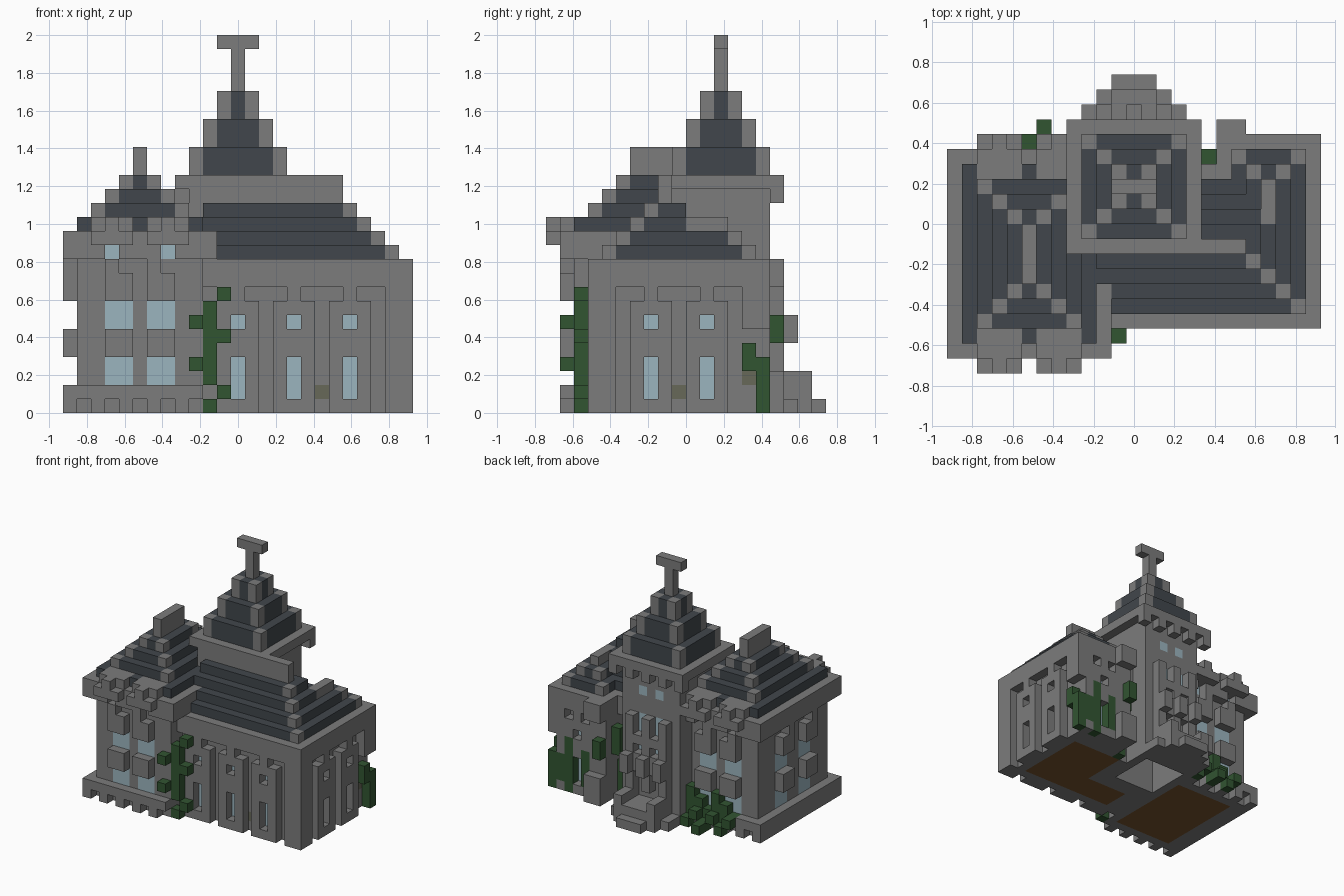
import bpy
import bmesh
from mathutils import Vector

if "Cube" in bpy.data.objects:
    bpy.data.objects.remove(bpy.data.objects["Cube"], do_unlink=True)

UNIT = 2 / 27
ORIGIN = Vector((12.5, 10, 0))
COLOURS = {
    "stone": (0.2, 0.2, 0.2),
    "slate": (0.053, 0.062, 0.072),
    "glass": (0.33, 0.46, 0.52),
    "ivy": (0.031, 0.09, 0.031),
    "mossy_stone": (0.135, 0.138, 0.098),
    "wood_floor": (0.18, 0.086, 0.027),
}
NAMES = list(COLOURS)
materials = []
for name, rgb in COLOURS.items():
    m = bpy.data.materials.new(name)
    m.use_nodes = True
    m.diffuse_color = (*rgb, 1)
    bsdf = m.node_tree.nodes["Principled BSDF"]
    bsdf.inputs["Base Color"].default_value = (*rgb, 1)
    bsdf.inputs["Roughness"].default_value = 0.9
    materials.append(m)

cells = {}  # block position -> (part, colour)


def fill(part, colour, xs, ys, zs):
    for x in range(*xs):
        for y in range(*ys):
            for z in range(*zs):
                if part:
                    cells[x, y, z] = (part, colour)
                else:
                    cells.pop((x, y, z), None)


def facade(to_xy):
    """Filler working along a wall: a = along, d = depth inward."""
    def put(part, colour, along, depth, zs):
        for a in range(*along):
            for d in range(*depth):
                x, y = to_xy(a, d)
                fill(part, colour, (x, x + 1), (y, y + 1), zs)
    return put


def hip_step(part, xs, ys, zs, corners=True):
    """One roof step in slate with stone corner blocks."""
    fill(part, "slate", xs, ys, zs)
    if corners:
        for x in (xs[0], xs[1] - 1):
            for y in (ys[0], ys[1] - 1):
                fill(part, "stone", (x, x + 1), (y, y + 1), zs)


# Main wing: recessed walls, cornice and corner piers
fill("main_wing_walls", "stone", (10, 24), (4, 9), (0, 11))
fill("main_wing_walls", "stone", (16, 24), (4, 13), (0, 11))
fill("main_wing_walls", "stone", (19, 24), (13, 15), (0, 11))
fill("main_wing_cornice", "stone", (10, 25), (3, 9), (9, 11))
fill("main_wing_cornice", "stone", (16, 25), (3, 14), (9, 11))
fill("main_wing_cornice", "stone", (18, 25), (13, 16), (9, 11))
fill("main_wing_cornice", "stone", (18, 20), (16, 17), (9, 11))
for y in (3, 14):
    fill("corner_piers", "stone", (23, 25), (y, y + 2), (0, 9))
fill("corner_piers", "stone", (18, 20), (13, 16), (0, 9))
fill("low_buttress", "stone", (18, 20), (15, 17), (0, 3))


# Main wing windows with raised stone surrounds
def framed_window(put, a):
    put("window_surrounds", "stone", (a - 1, a + 2), (0, 1), (0, 5))
    put("window_surrounds", "stone", (a - 1, a + 2), (0, 1), (5, 8))
    put("window_surrounds", "stone", (a, a + 1), (0, 1), (8, 9))
    for zs in ((1, 4), (6, 7)):
        put(None, None, (a, a + 1), (0, 1), zs)
        put("main_wing_glass", "glass", (a, a + 1), (1, 2), zs)


main_front = facade(lambda a, d: (a, 3 + d))
main_side = facade(lambda a, d: (24 - d, a))
main_back = facade(lambda a, d: (a, 15 - d))
for a in (12, 16, 20):
    framed_window(main_front, a)
for a in (7, 11):
    framed_window(main_side, a)
framed_window(main_back, 21)

# Main wing roof: stepped hip, rear hip and long ridge
for i in range(4):
    fill("main_roof", "slate", (10, 24 - i), (4 + i, 13 - i), (11 + i, 12 + i))
    fill("main_roof", "stone", (23 - i, 24 - i), (4 + i, 5 + i), (11 + i, 12 + i))
for i in range(3):
    zs = (11 + i, 12 + i)
    fill("rear_roof", "slate", (19 + i, 24 - i), (9, 15 - i), zs)
    for x in (19 + i, 23 - i):
        fill("rear_roof", "stone", (x, x + 1), (14 - i, 15 - i), zs)
fill("rear_roof", "stone", (21, 22), (10, 13), (13, 14))
fill("main_ridge", "stone", (9, 20), (8, 9), (11, 17))

# Side wing: walls, plinth with toothed foot, cornice
fill("side_wing_walls", "stone", (1, 10), (2, 14), (0, 13))
fill("side_wing_plinth", "stone", (0, 10), (1, 15), (1, 2))
for x in range(0, 11, 2):
    fill("side_wing_plinth", "stone", (x, min(x + 1, 10)), (1, 15), (0, 1))
for y in range(2, 15, 2):
    fill("side_wing_plinth", "stone", (0, 1), (y, y + 1), (0, 1))
fill("side_wing_cornice", "stone", (0, 11), (1, 15), (11, 13))

# Side wing windows with hoods
side_front = facade(lambda a, d: (a, 1 + d))
side_back = facade(lambda a, d: (a, 14 - d))
side_left = facade(lambda a, d: (d, a))
for put, starts in ((side_front, (3, 6)), (side_back, (3, 6)), (side_left, (5, 9))):
    for a in starts:
        for z in (2, 6):
            put("side_wing_glass", "glass", (a, a + 2), (1, 2), (z, z + 2))
            put("window_hoods", "stone", (a, a + 2), (0, 1), (z + 2, z + 4))
        put("cornice_brackets", "stone", (a, a + 1), (0, 1), (10, 11))

# Side wing roof with stone corners and ridge
for i in range(4):
    hip_step("side_roof", (1 + i, 10 - i), (2 + i, 14 - i), (13 + i, 14 + i), i > 0)
fill("side_ridge", "stone", (5, 6), (6, 10), (17, 19))

# Attic openings and dormer hoods at the cornice, front and back
for put in (side_front, side_back):
    for a in (3, 7):
        put(None, None, (a, a + 1), (0, 1), (11, 12))
        put("attic_glass", "glass", (a, a + 1), (1, 2), (11, 12))
        put("dormer_hoods", "stone", (a - 1, a + 2), (-1, 0), (12, 13))
        put("dormer_hoods", "stone", (a - 1, a + 2), (0, 2), (13, 14))
        put("dormer_hoods", "stone", (a, a + 1), (-1, 0), (13, 14))

# Tower: shaft, cornice, corbels, spire
fill("tower_walls", "stone", (9, 16), (9, 16), (0, 16))
fill("tower_cornice", "stone", (8, 17), (8, 17), (16, 17))
for x in range(8, 17, 2):
    fill("tower_cornice", "stone", (x, x + 1), (16, 17), (15, 16))
for i in range(3):
    hip_step("tower_roof", (9 + i, 16 - i), (9 + i, 16 - i), (17 + 2 * i, 19 + 2 * i))
fill("spire", "stone", (12, 13), (12, 13), (23, 26))
fill("spire", "stone", (11, 14), (12, 13), (26, 27))

# Tower rear windows, surrounds and balcony
for x in (10, 12, 14):
    fill("tower_surrounds", "stone", (x, x + 1), (16, 17), (3, 11))
fill("tower_surrounds", "stone", (10, 15), (16, 17), (8, 9))
for x in (11, 13):
    for zs in ((6, 8), (9, 11), (13, 14)):
        fill("tower_glass", "glass", (x, x + 1), (15, 16), zs)
fill("tower_glass", "glass", (9, 10), (14, 15), (11, 13))
fill("tower_balcony", "stone", (10, 15), (16, 17), (5, 7))
for x in (10, 12, 14):
    fill("tower_balcony", "stone", (x, x + 1), (17, 18), (5, 7))

# Entrance: steps and flanking walls
fill("entrance_steps", "stone", (9, 16), (16, 18), (0, 1))
fill("entrance_steps", "stone", (10, 15), (16, 19), (0, 2))
fill("entrance_steps", "stone", (11, 14), (19, 20), (0, 1))
for x in (10, 14):
    fill("entrance_walls", "stone", (x, x + 1), (16, 19), (0, 3))

# Open tower base and wooden floors
fill(None, None, (10, 15), (10, 15), (0, 15))
fill("side_wing_floor", "wood_floor", (2, 9), (3, 13), (0, 1))
fill("main_wing_floor", "wood_floor", (12, 23), (5, 8), (0, 1))
fill("main_wing_floor", "wood_floor", (17, 23), (5, 13), (0, 1))

# Mossy stones
for x, y, z in ((18, 4, 1), (23, 9, 1), (23, 14, 2)):
    fill("mossy_blocks", "mossy_stone", (x, x + 1), (y, y + 1), (z, z + 1))


# Ivy climbing the walls
def ivy(part, x, y, z0, z1):
    fill(part, "ivy", (x, x + 1), (y, y + 1), (z0, z1))


for z in (2, 5):
    ivy("front_ivy", 10, 2, z, z + 3)
    ivy("front_ivy", 9, 1, z + 1, z + 2)
for z in (1, 5, 8):
    ivy("front_ivy", 11, 2, z, z + 1)
ivy("front_ivy", 10, 2, 0, 1)
fill(None, None, (24, 25), (14, 16), (0, 6))
ivy("corner_ivy", 24, 15, 0, 4)
ivy("corner_ivy", 24, 14, 3, 5)
for i, x in enumerate((17, 20, 22, 23)):
    ivy("rear_ivy", x, 13 if x < 18 else 15, i % 2, 4 + i % 3)
ivy("rear_ivy", 17, 14, 5, 8)
ivy("rear_ivy", 18, 16, 5, 7)
for x in range(3, 9):
    ivy("ground_ivy", x, 15, x % 2, 1 + x % 2)
    ivy("ground_ivy", x, 14, 1, 2 + x % 3)
ivy("ground_ivy", 6, 16, 0, 1)

# Turn the blocks into one mesh per part, keeping only exposed faces
parts = {}
for cell, (part, colour) in cells.items():
    parts.setdefault(part, []).append((Vector(cell), NAMES.index(colour)))
for part, blocks in parts.items():
    bm = bmesh.new()
    for pos, mat in blocks:
        for axis in range(3):
            for side in (0, 1):
                n = pos.copy()
                n[axis] += 2 * side - 1
                if tuple(int(c) for c in n) in cells:
                    continue
                corners = []
                for s, t in ((0, 0), (1, 0), (1, 1), (0, 1)):
                    p = pos - ORIGIN
                    p[axis] += side
                    p[(axis + 1) % 3] += s
                    p[(axis + 2) % 3] += t
                    corners.append(bm.verts.new(p * UNIT))
                face = bm.faces.new(corners if side else corners[::-1])
                face.material_index = mat
    bmesh.ops.remove_doubles(bm, verts=bm.verts, dist=0.001)
    bmesh.ops.dissolve_limit(bm, angle_limit=0.01, verts=bm.verts,
                             edges=bm.edges, delimit={"MATERIAL"})
    mesh = bpy.data.meshes.new(part)
    bm.to_mesh(mesh)
    bm.free()
    for m in materials:
        mesh.materials.append(m)
    bpy.context.collection.objects.link(bpy.data.objects.new(part, mesh))
